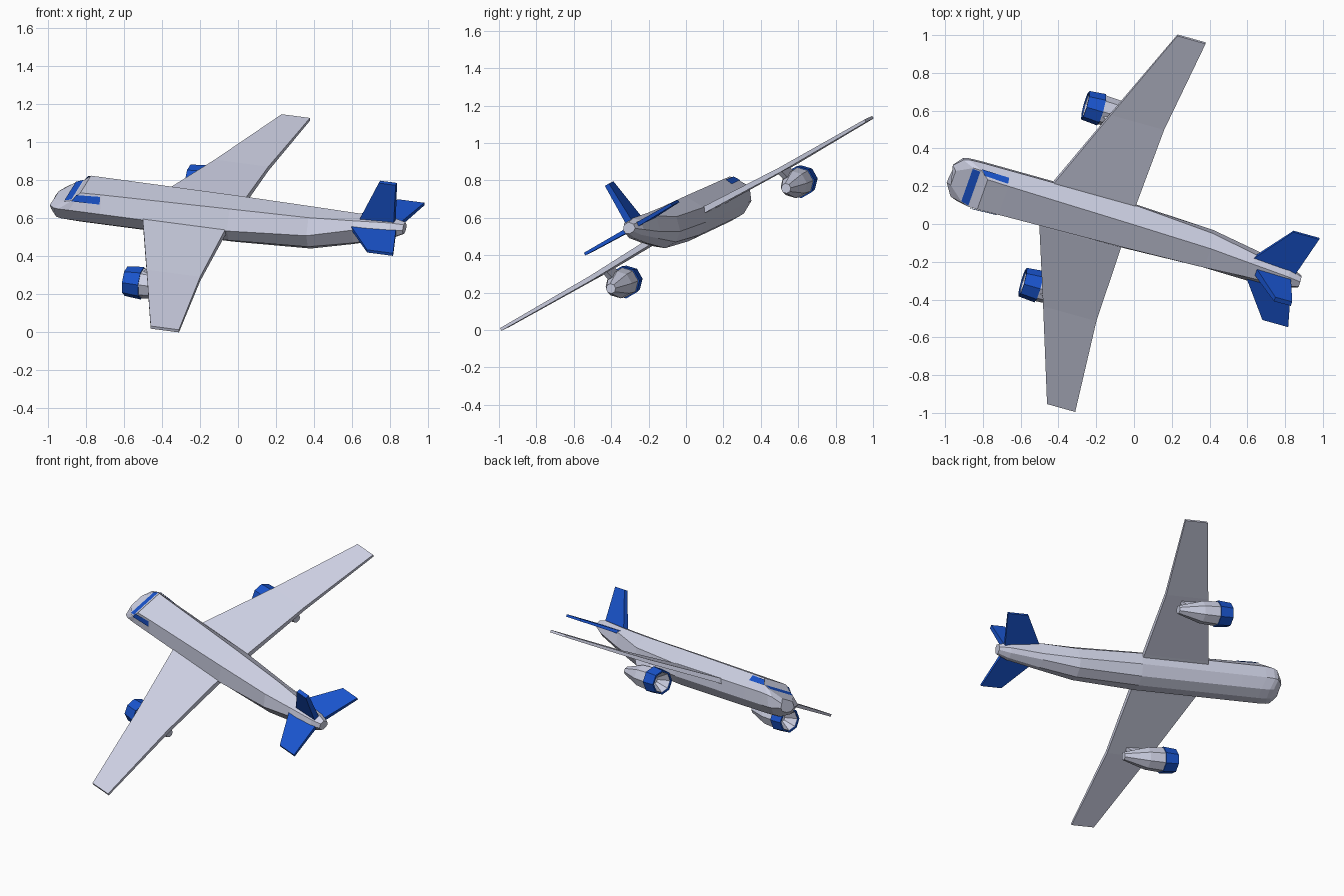
import bpy, bmesh, math
from mathutils import Matrix

if "Cube" in bpy.data.objects:
    bpy.data.objects.remove(bpy.data.objects["Cube"])

# Airframe axes in the world: columns are aft, sideways, up, and the origin (banked pose)
FRAME = Matrix(((0.956, 0.294, -0.022, -0.115),
                (-0.266, 0.830, -0.491, 0.025),
                (-0.126, 0.475, 0.872, 0.580),
                (0, 0, 0, 1)))

blue = bpy.data.materials.new("blue_paint")
blue.diffuse_color = (0.01, 0.09, 0.62, 1)
blue.use_nodes = True
blue.node_tree.nodes["Principled BSDF"].inputs["Base Color"].default_value = blue.diffuse_color
grey = bpy.data.materials.new("pale_grey")
grey.diffuse_color = (0.62, 0.64, 0.78, 1)
grey.use_nodes = True
grey.node_tree.nodes["Principled BSDF"].inputs["Base Color"].default_value = grey.diffuse_color


def make(name, verts, faces, mat=grey):
    """Mesh from local (aft, side, up) points, placed with the airframe axes."""
    bm = bmesh.new()
    vs = [bm.verts.new(v) for v in verts]
    for f in faces:
        bm.faces.new([vs[i] for i in f])
    bmesh.ops.remove_doubles(bm, verts=bm.verts, dist=1e-5)
    bmesh.ops.recalc_face_normals(bm, faces=bm.faces)
    bm.transform(FRAME)
    mesh = bpy.data.meshes.new(name)
    bm.to_mesh(mesh)
    bm.free()
    mesh.materials.append(mat)
    ob = bpy.data.objects.new(name, mesh)
    bpy.context.collection.objects.link(ob)
    return ob


def loft(name, rings, mat=grey, caps=True, closed=False):
    """Skin a list of equal rings of points."""
    n, m = len(rings[0]), len(rings)
    faces = []
    for r in range(m if closed else m - 1):
        a, b = r * n, (r + 1) % m * n
        faces += [(a + i, a + (i + 1) % n, b + (i + 1) % n, b + i) for i in range(n)]
    if caps and not closed:
        faces += [tuple(range(n)), tuple(range((m - 1) * n, m * n))]
    return make(name, [p for r in rings for p in r], faces, mat)


def lathe(name, profile, side, up, mat=grey, closed=False, n=8):
    """Spin (aft, radius) points about an axis along the airframe."""
    rings = []
    for l, r in profile:
        ang = [math.tau * (i + 0.5) / n for i in range(n)]
        rings.append([(l, side + r * math.cos(t), up + r * math.sin(t)) for t in ang])
    return loft(name, rings, mat, closed=closed)


# Fuselage: half sections (aft, half width, up) for top, side, lower and bottom edges
sections = [
    [(-.88, .045, .032), (-.90, .055, 0), (-.895, .045, -.03), (-.885, .02, -.045)],
    [(-.80, .108, .064), (-.86, .116, .022), (-.855, .09, -.045), (-.83, .035, -.08)],
    [(-.757, .116, .08), (-.83, .128, .025), (-.83, .097, -.047), (-.80, .035, -.086)],
    [(-.716, .095, .121), (-.77, .133, .029), (-.77, .1, -.047), (-.74, .035, -.088)],
    [(-.60, .091, .123), (-.60, .133, .029), (-.60, .1, -.047), (-.60, .035, -.088)],
    [(.10, .074, .13), (.10, .133, .029), (.10, .1, -.045), (.10, .035, -.088)],
    [(.53, .06, .132), (.53, .106, .048), (.53, .085, -.03), (.53, .035, -.068)],
    [(.77, .042, .138), (.77, .082, .102), (.77, .062, .015), (.77, .03, -.008)],
    [(.97, .03, .147), (.97, .055, .112), (.97, .048, .065), (.97, .02, .048)],
    [(1.04, .015, .138), (1.04, .034, .115), (1.04, .03, .092), (1.04, .013, .082)],
]
rings = [h + [(l, -s, u) for l, s, u in reversed(h)] for h in sections]
loft("fuselage", rings)

# Cockpit glass: windshield and one long pane on each side
make("windshield", [(-.762, -.108, .082), (-.762, .108, .082),
                    (-.803, .103, .067), (-.803, -.103, .067)], [(0, 1, 2, 3)], blue)
for sg, label in ((1, "right"), (-1, "left")):
    pane = [(-.735, .107, .111), (-.605, .100, .115), (-.605, .117, .078), (-.758, .122, .078)]
    make("side_window_" + label, [(l, s * sg, u) for l, s, u in pane], [(0, 1, 2, 3)], blue)


def panel(name, stations, sg=1, mat=grey):
    """Flat lifting surface: stations are (side, front, back, underside, top)."""
    loft(name, [[(f, s * sg, b), (a, s * sg, b), (a, s * sg, t), (f, s * sg, t)]
                for s, f, a, b, t in stations], mat)


for sg, label in ((1, "right"), (-1, "left")):
    # Wing with a kinked trailing edge
    panel("wing_" + label, [(.06, -.385, .09, 0, .034), (.14, -.36, .09, 0, .033),
                            (.61, -.195, .10, -.012, .013), (1.174, 0, .156, -.008, .008)], sg)
    # Tailplane
    panel("tailplane_" + label, [(.02, .735, 1.0, .093, .117), (.28, .92, 1.063, .098, .114)],
          sg, blue)
    # Engine: blue intake ring, tapered nacelle with funnel mouth, pylon
    side, up = .564 * sg, -.10
    lathe("intake_ring_" + label, [(-.325, .079), (-.235, .087), (-.235, .076), (-.325, .069)],
          side, up, blue, closed=True)
    lathe("nacelle_" + label, [(-.25, .02), (-.318, .067), (-.24, .08), (-.13, .073),
                               (.03, .027)], side, up)
    loft("pylon_" + label, [[(a, side + w, u) for a, w in
                             ((f, 0), (f + .04, .016), (b, .012), (b, -.012), (f + .04, -.016))]
                            for u, f, b in ((-.05, -.25, -.05), (.0, -.20, -.01))])

# Fin
loft("fin", [[(f, -w, u), (a, -w, u), (a, w, u), (f, w, u)]
             for u, f, a, w in ((.11, .785, .985, .02), (.37, .908, 1.001, .013))], blue)
